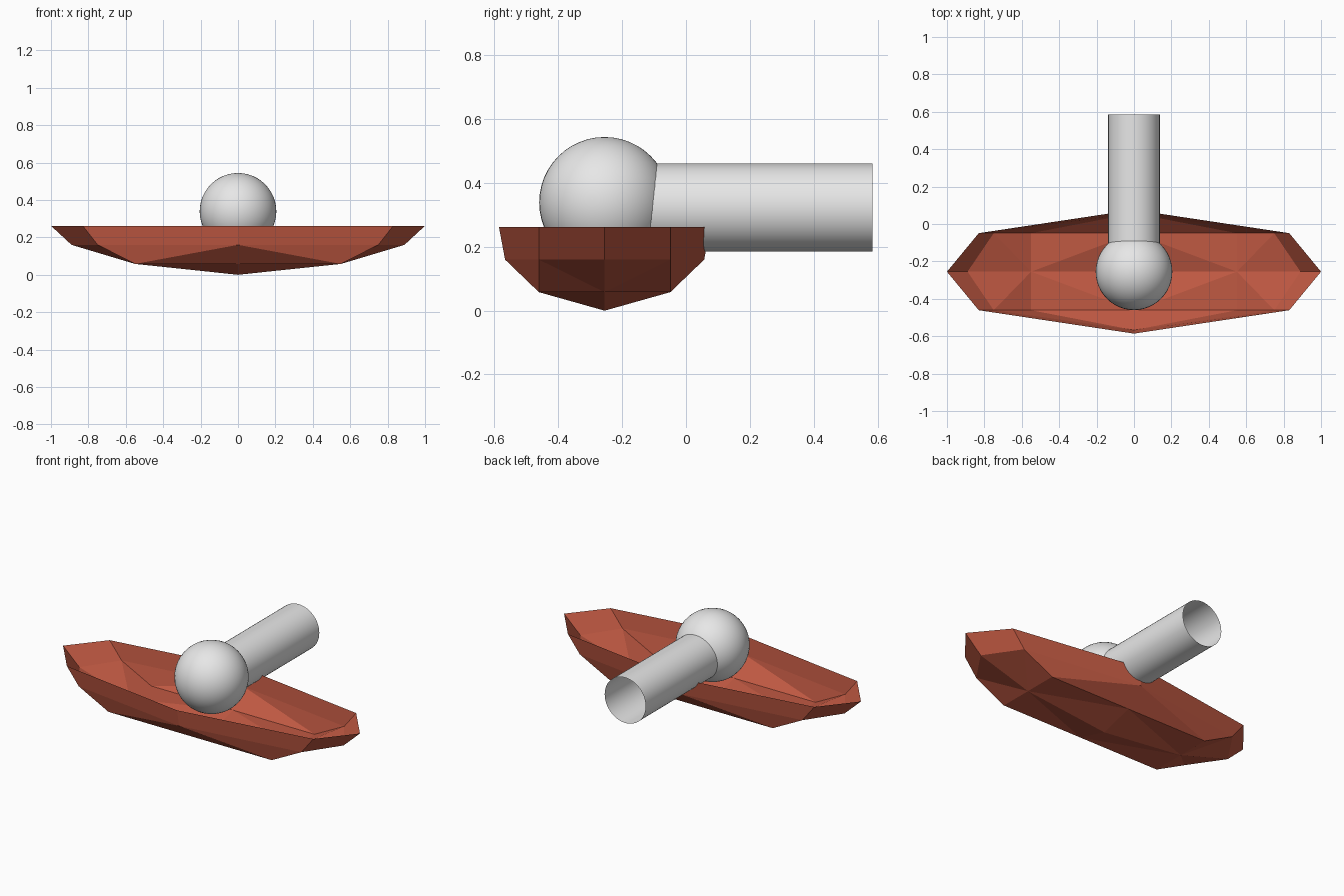
import bpy, bmesh, math

if "Cube" in bpy.data.objects:
    bpy.data.objects.remove(bpy.data.objects["Cube"])

def material(name, rgb):
    m = bpy.data.materials.new(name)
    m.diffuse_color = (*rgb, 1)
    m.use_nodes = True
    m.node_tree.nodes["Principled BSDF"].inputs["Base Color"].default_value = m.diffuse_color
    return m

red = material("brick red", (0.53, 0.10, 0.055))
grey = material("light grey", (0.8, 0.8, 0.8))
CY = -0.255  # hull and ball centre in y

# Open low-poly hull: a 3x3 floor grid and two rings of eight points
bm = bmesh.new()

def ring(end, cx, cy, side, z):
    pts = [(end, 0), (cx, cy), (0, side), (-cx, cy), (-end, 0), (-cx, -cy), (0, -side), (cx, -cy)]
    return [bm.verts.new((x, y + CY, z)) for x, y in pts]

floor = ring(0.55, 0.55, 0.206, 0.206, 0.058)
middle = ring(0.89, 0.75, 0.206, 0.312, 0.16)
rim = ring(1.0, 0.83, 0.206, 0.331, 0.262)
keel = bm.verts.new((0, CY, 0))
for i in range(8):
    j = (i + 1) % 8
    bm.faces.new((middle[i], middle[j], rim[j], rim[i]))
    # lower quads split from the floor's outer point
    if i in (0, 3, 4, 7):
        a, b = (i, j) if i in (0, 4) else (j, i)   # a = end point, b = corner
        bm.faces.new((floor[a], floor[b], middle[b]))
        bm.faces.new((floor[a], middle[b], middle[a]))
    else:
        a, b = (i, j) if i in (2, 6) else (j, i)   # a = side point, b = corner
        bm.faces.new((floor[a], floor[b], middle[a]))
        bm.faces.new((floor[b], middle[b], middle[a]))
for end, side in ((0, 2), (2, 4), (4, 6), (6, 0)):
    bm.faces.new((keel, floor[end], floor[side]))
    bm.faces.new((floor[end], floor[(end + 1 if end < side or side == 0 else side + 1) % 8], floor[side]))
bmesh.ops.recalc_face_normals(bm, faces=bm.faces)
if max(bm.faces, key=lambda f: -f.calc_center_median().z).normal.z > 0:
    bmesh.ops.reverse_faces(bm, faces=bm.faces)
mesh = bpy.data.meshes.new("hull")
bm.to_mesh(mesh)
bm.free()
mesh.materials.append(red)
hull = bpy.data.objects.new("hull", mesh)
bpy.context.collection.objects.link(hull)

def finish(name):
    o = bpy.context.object
    o.name = name
    o.data.materials.append(grey)
    bpy.ops.object.shade_smooth_by_angle()

# Ball resting in the hull
bpy.ops.mesh.primitive_uv_sphere_add(segments=48, ring_count=24, radius=0.205, location=(0, CY, 0.339))
finish("ball")

# Open-ended tube pointing backwards
start, end = CY, 0.585
bpy.ops.mesh.primitive_cylinder_add(vertices=48, radius=0.138, depth=end - start, end_fill_type='NOTHING',
                                    location=(0, (start + end) / 2, 0.323), rotation=(math.pi / 2, 0, 0))
finish("tube")
